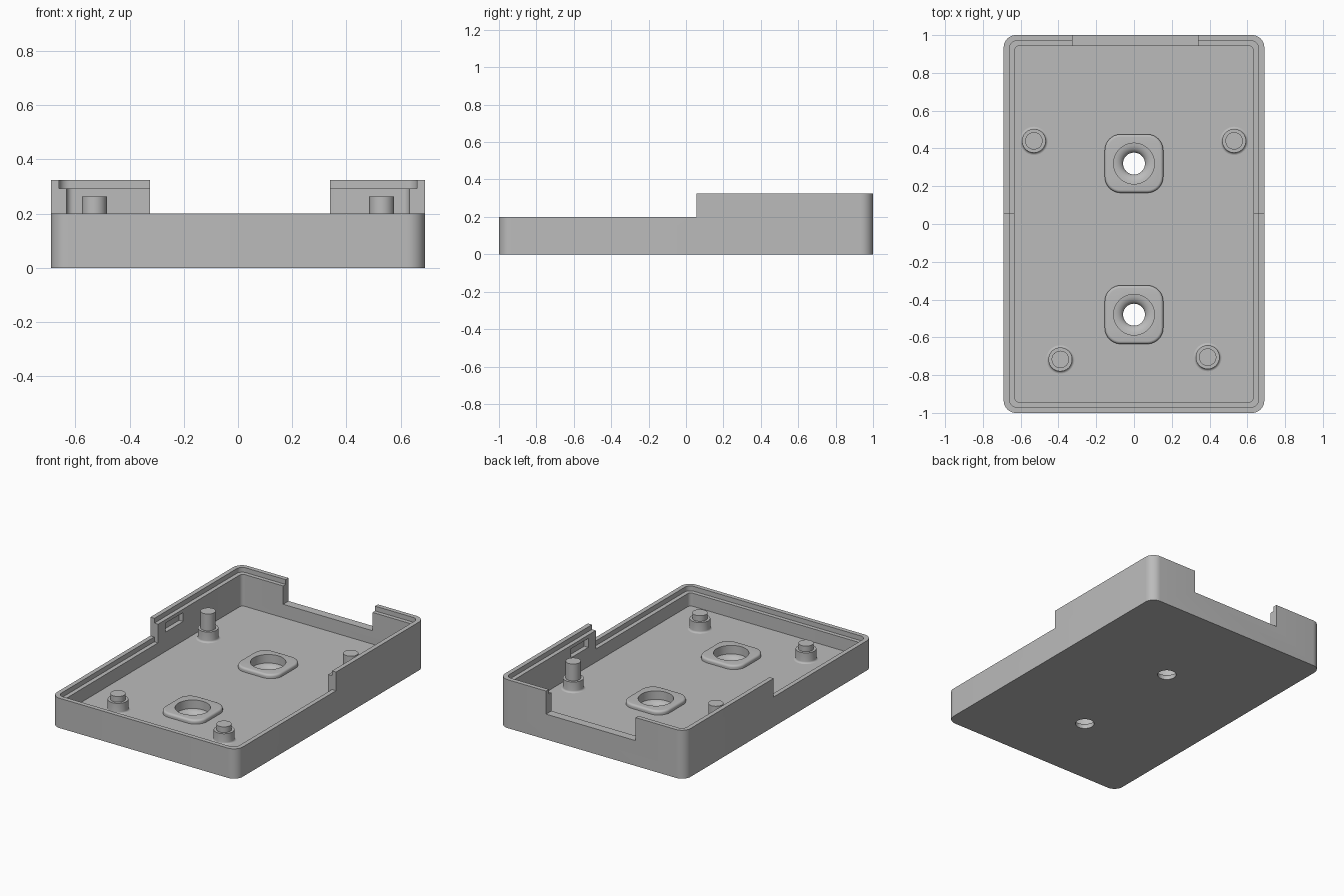
import bpy, bmesh, math
from math import cos, sin, pi

old = bpy.data.objects.get("Cube")
if old:
    bpy.data.objects.remove(old, do_unlink=True)

GREY = (0.5, 0.5, 0.5, 1.0)
grey = bpy.data.materials.new("grey plastic")
grey.use_nodes = True
grey.diffuse_color = GREY
grey.node_tree.nodes["Principled BSDF"].inputs["Base Color"].default_value = GREY


def make_object(name, bm):
    bmesh.ops.recalc_face_normals(bm, faces=bm.faces)
    mesh = bpy.data.meshes.new(name)
    bm.to_mesh(mesh)
    bm.free()
    mesh.materials.append(grey)
    obj = bpy.data.objects.new(name, mesh)
    bpy.context.collection.objects.link(obj)
    return obj


def skin(bm, rings):
    """Join rings of points into a closed, capped solid."""
    loops = [[bm.verts.new(p) for p in ring] for ring in rings]
    n = len(loops[0])
    for low, high in zip(loops, loops[1:]):
        for i in range(n):
            j = (i + 1) % n
            bm.faces.new((low[i], low[j], high[j], high[i]))
    bm.faces.new(loops[0])
    bm.faces.new(loops[-1])


def rounded_ring(hx, hy, r, z, cx=0, cy=0, steps=10):
    pts = []
    for k, (sx, sy) in enumerate(((1, 1), (-1, 1), (-1, -1), (1, -1))):
        for i in range(steps + 1):
            a = (k + i / steps) * pi / 2
            pts.append((cx + sx * (hx - r) + r * cos(a),
                        cy + sy * (hy - r) + r * sin(a), z))
    return pts


def rounded_block(name, hx, hy, r, z0, z1):
    bm = bmesh.new()
    skin(bm, [rounded_ring(hx, hy, r, z) for z in (z0, z1)])
    return make_object(name, bm)


def box(name, x0, x1, y0, y1, z0, z1):
    bm = bmesh.new()
    skin(bm, [[(x0, y0, z), (x1, y0, z), (x1, y1, z), (x0, y1, z)] for z in (z0, z1)])
    return make_object(name, bm)


def turned(name, profile, cx, cy, n=48):
    """Solid of revolution from (radius, height) pairs."""
    bm = bmesh.new()
    skin(bm, [[(cx + r * cos(2 * pi * i / n), cy + r * sin(2 * pi * i / n), z)
               for i in range(n)] for r, z in profile])
    return make_object(name, bm)


def apply_cuts(obj, cutters, operation="DIFFERENCE"):
    for c in cutters:
        mod = obj.modifiers.new("cut", "BOOLEAN")
        mod.operation, mod.object, mod.solver = operation, c, "EXACT"
    graph = bpy.context.evaluated_depsgraph_get()
    mesh = bpy.data.meshes.new_from_object(obj.evaluated_get(graph))
    obj.modifiers.clear()
    obj.data = mesh


FLOOR, LOW, HIGH, LIP = 0.08, 0.2, 0.325, 0.032
STEP_Y = 0.055

# Screw hole: bore, flared seat, straight counterbore
flare = [(0.108 - 0.05 * sin(i * pi / 12), 0.015 + 0.035 * (cos(i * pi / 12)))
         for i in range(6, -1, -1)]
hole_profile = [(0.058, -0.1)] + flare + [(0.108, 0.3)]
hole_y = (0.32, -0.48)
holes = [turned("hole_cutter", hole_profile, 0, y) for y in hole_y]

# Low lip recess reaches only as far back as the step in the side walls
low_lip = rounded_block("low_lip_cutter", 0.66, 0.97, 0.04, LOW - LIP, 0.5)
behind_step = box("behind_step", -1, 1, STEP_Y, 2, 0, 1)
apply_cuts(low_lip, [behind_step])

# Tray body
body = rounded_block("tray_body", 0.69, 1.0, 0.065, 0, HIGH)
cutters = [
    rounded_block("cavity_cutter", 0.632, 0.943, 0.025, FLOOR, 0.5),
    rounded_block("high_lip_cutter", 0.66, 0.97, 0.04, HIGH - LIP, 0.6),
    box("front_height_cutter", -1, 1, -2, STEP_Y, LOW, 0.7),
    low_lip,
    box("back_notch_cutter", -0.325, 0.34, 0.9, 1.2, 0.17, 0.8),
    box("latch_slot_cutter", -0.662, 0.662, 0.135, 0.32, 0.21, 0.27),
] + holes
apply_cuts(body, cutters)
parts = [body]

# Raised pads around the screw holes
for y, hole, label in zip(hole_y, holes, ("back", "front")):
    bm = bmesh.new()
    rings = [rounded_ring(0.155, 0.155, 0.085, FLOOR, 0, y)]
    for i in range(6):
        a = i * pi / 10
        inset = 0.015 * (1 - cos(a))
        rings.append(rounded_ring(0.155 - inset, 0.155 - inset, 0.085 - inset,
                                  FLOOR + 0.012 + 0.015 * sin(a), 0, y))
    skin(bm, rings)
    pad = make_object(label + "_screw_pad", bm)
    apply_cuts(pad, [hole])
    parts.append(pad)

for helper in cutters + [behind_step]:
    bpy.data.objects.remove(helper, do_unlink=True)

# Standoffs: flared boss with a locating pin
for label, x, y, top in (("back_left", 0.53, 0.44, 0.263), ("back_right", -0.53, 0.44, 0.263),
                         ("front_left", 0.39, -0.705, 0.188), ("front_right", -0.39, -0.717, 0.188)):
    base = [(0.063 + 0.012 * (1 - sin(i * pi / 8)), FLOOR + 0.012 * (1 - cos(i * pi / 8)))
            for i in range(5)]
    profile = base + [(0.063, 0.15), (0.046, 0.15), (0.046, top)]
    parts.append(turned(label + "_standoff", profile, x, y))

# Smooth the curves, keep the edges crisp
bpy.ops.object.select_all(action="DESELECT")
for p in parts:
    p.select_set(True)
bpy.context.view_layer.objects.active = body
bpy.ops.object.shade_smooth_by_angle(angle=math.radians(30))
